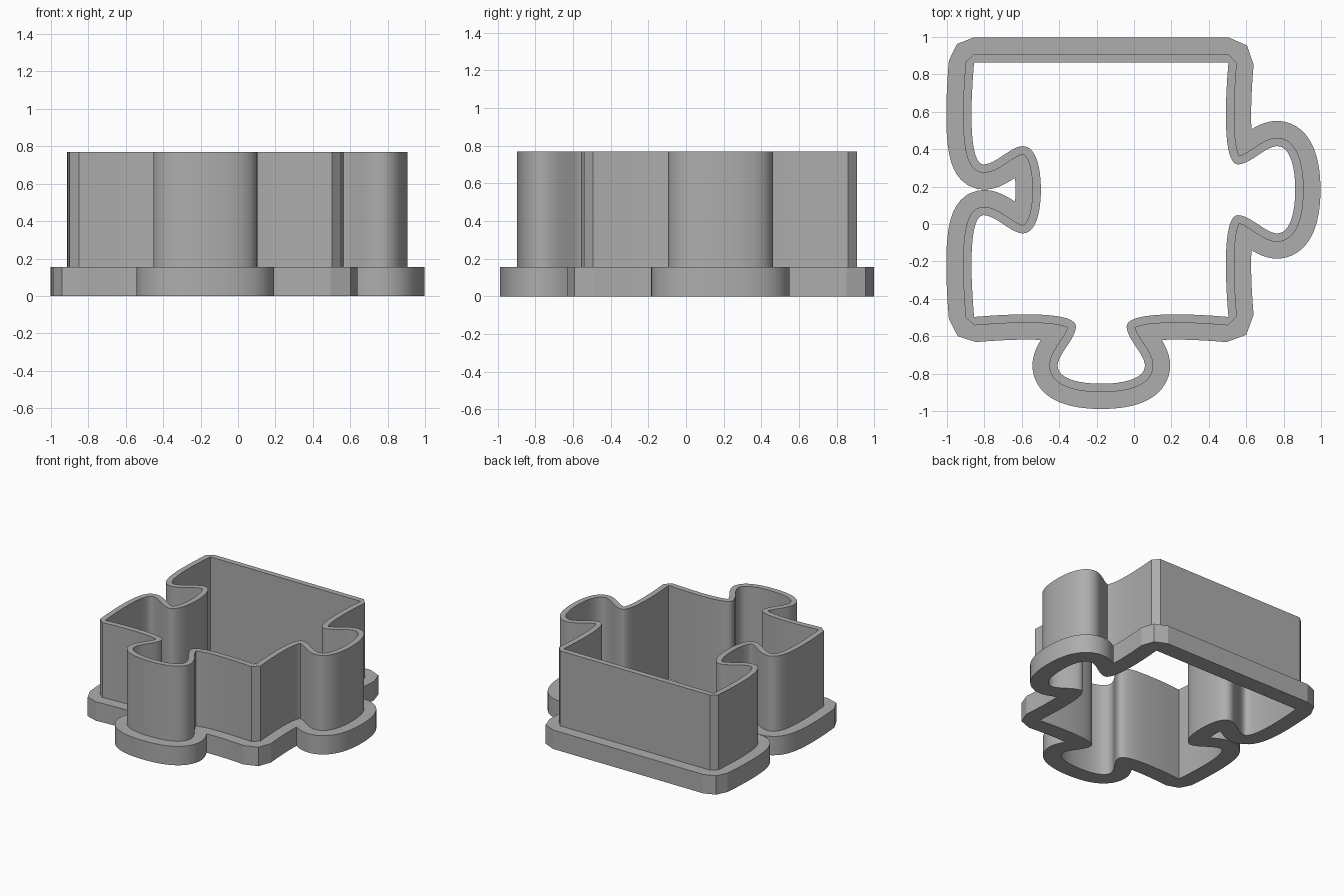
import bpy
import bmesh
from mathutils import Vector
from mathutils.geometry import interpolate_bezier, intersect_point_line

cube = bpy.data.objects.get("Cube")
if cube:
    bpy.data.objects.remove(cube, do_unlink=True)

CENTRE = Vector((-0.175, 0.183))
HALF = 0.68                       # half the width of the square body
WALL, FLANGE = 0.045, 0.135       # outward offsets from the inner outline
FLANGE_Z, TOP_Z = 0.155, 0.77

# Half of a tab: (distance along the side, distance outwards)
TAB = [((HALF, 0), (0.45, -0.02), (0.125, -0.03), (0.136, 0.055)),
       ((0.136, 0.055), (0.14, 0.12), (0.233, 0.2), (0.233, 0.26)),
       ((0.233, 0.26), (0.233, 0.33), (0.12, 0.357), (0, 0.357))]


def tab_profile():
    half = []
    for a, h1, h2, b in TAB:
        pts = interpolate_bezier(*[Vector((*p, 0)) for p in (a, h1, h2, b)], 25)
        half += [(p.x, p.y) for p in pts[:-1]]
    return [(-s, d) for s, d in half] + [(0, TAB[-1][-1][1])] + half[::-1]


def make_side(normal, sign):
    """Points of one side, counterclockwise; sign: 1 tab, -1 socket, 0 flat."""
    n = Vector(normal)
    t = Vector((-n.y, n.x))
    profile = tab_profile() if sign else [(-HALF, 0), (HALF, 0)]
    return [CENTRE + n * (HALF + sign * d) + t * s for s, d in profile]


sides = [make_side((1, 0), 1), make_side((0, 1), 0),
         make_side((-1, 0), -1), make_side((0, -1), 1)]
inner = [p for side in sides for p in side[:-1]]


def distance(p):
    best = 9.0
    for a, b in zip(inner, inner[1:] + inner[:1]):
        q, f = intersect_point_line(p, a, b)
        q = a if f < 0 else b if f > 1 else q
        best = min(best, (p - q.xy).length)
    return best


def normals(side):
    result = []
    for i in range(len(side)):
        d = side[min(i + 1, len(side) - 1)] - side[max(i - 1, 0)]
        result.append(Vector((d.y, -d.x)).normalized())
    return result


def offset(amount, round_corner):
    """Outward offset with bevelled corners; folded-over points are dropped."""
    pts = []
    for k, side in enumerate(sides):
        ns = normals(side)
        pts += [p + n * amount for p, n in zip(side, ns)]
        if round_corner:
            middle = (ns[-1] + normals(sides[(k + 1) % 4])[0]).normalized()
            pts.append(side[-1] + middle * amount)
    return [p for p in pts if distance(p) > amount - 0.0015]


wall = offset(WALL, False)
flange = offset(FLANGE, True)

bm = bmesh.new()


def add_loop(points, z):
    verts = [bm.verts.new((p.x, p.y, z)) for p in points]
    edges = [bm.edges.new((a, b)) for a, b in zip(verts, verts[1:] + verts[:1])]
    return verts, edges


def skin(lower, upper):
    a, b = lower[0], upper[0]
    for i in range(len(a)):
        j = (i + 1) % len(a)
        bm.faces.new((a[i], a[j], b[j], b[i]))


def cap(loop_a, loop_b):
    bmesh.ops.triangle_fill(bm, edges=loop_a[1] + loop_b[1],
                            use_beauty=True, normal=(0, 0, 1))


# Base flange, cutting wall and open inside as one closed body
inner_low, inner_top = add_loop(inner, 0), add_loop(inner, TOP_Z)
wall_low, wall_top = add_loop(wall, FLANGE_Z), add_loop(wall, TOP_Z)
flange_low, flange_top = add_loop(flange, 0), add_loop(flange, FLANGE_Z)
cap(inner_low, flange_low)
cap(wall_low, flange_top)
cap(inner_top, wall_top)
skin(inner_low, inner_top)
skin(wall_low, wall_top)
skin(flange_low, flange_top)
bmesh.ops.recalc_face_normals(bm, faces=bm.faces[:])

mesh = bpy.data.meshes.new("puzzle_piece_cutter")
bm.to_mesh(mesh)
bm.free()
cutter = bpy.data.objects.new("puzzle_piece_cutter", mesh)
bpy.context.collection.objects.link(cutter)

# Plain grey plastic
grey = bpy.data.materials.new("grey_plastic")
grey.use_nodes = True
colour = (0.42, 0.42, 0.42, 1)
grey.diffuse_color = colour
grey.node_tree.nodes["Principled BSDF"].inputs["Base Color"].default_value = colour
mesh.materials.append(grey)

# Smooth curves, crisp corners and rims
bpy.ops.object.select_all(action="DESELECT")
cutter.select_set(True)
bpy.context.view_layer.objects.active = cutter
bpy.ops.object.shade_smooth_by_angle(angle=0.35)
